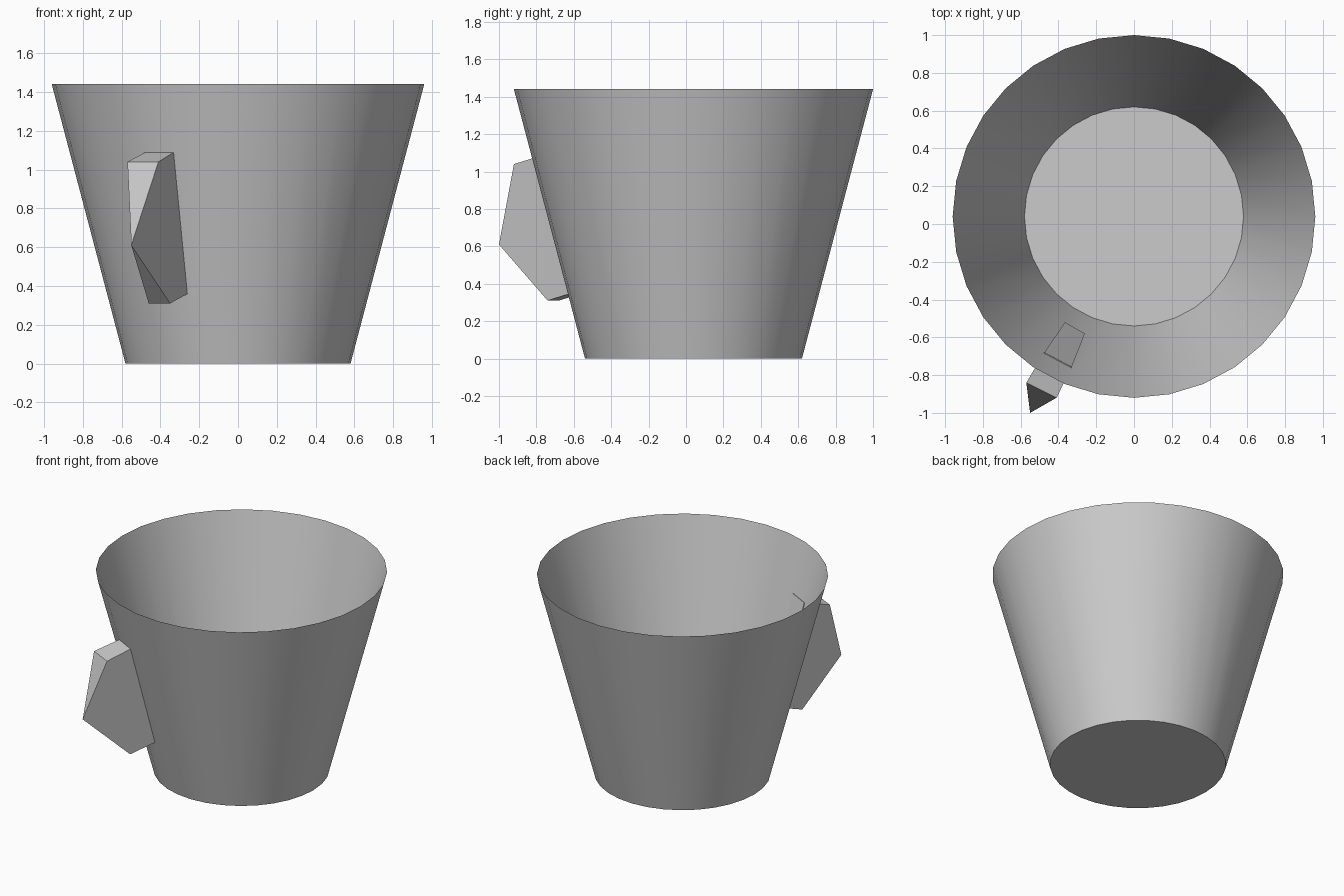
import bpy
import bmesh
from mathutils import Matrix

cube = bpy.data.objects.get("Cube")
if cube:
    bpy.data.objects.remove(cube, do_unlink=True)

# Single plain grey finish
GREY = (0.6, 0.6, 0.6, 1.0)
grey = bpy.data.materials.new("plain grey")
grey.use_nodes = True
grey.diffuse_color = GREY
grey.node_tree.nodes["Principled BSDF"].inputs["Base Color"].default_value = GREY

HEIGHT, TOP_R, BASE_R, CENTRE_Y = 1.44, 0.96, 0.58, 0.04


def add_object(name, bm):
    mesh = bpy.data.meshes.new(name)
    bm.to_mesh(mesh)
    bm.free()
    mesh.materials.append(grey)
    obj = bpy.data.objects.new(name, mesh)
    bpy.context.collection.objects.link(obj)
    return obj


# Tapered thin-walled cup, open at the top
bm = bmesh.new()
bmesh.ops.create_cone(bm, cap_ends=True, segments=32, radius1=BASE_R,
                      radius2=TOP_R, depth=HEIGHT,
                      matrix=Matrix.Translation((0, CENTRE_Y, HEIGHT / 2)))
lid = [f for f in bm.faces if f.normal.z > 0.9]
bmesh.ops.delete(bm, geom=lid, context='FACES')
cup = add_object("cup_body", bm)
bpy.ops.object.select_all(action='DESELECT')
cup.select_set(True)
bpy.context.view_layer.objects.active = cup
bpy.ops.object.shade_smooth_by_angle(angle=0.6)

# Solid faceted handle: left and right corners of each edge, plus one outer tip
bm = bmesh.new()
corner = bm.verts.new
top_in = [corner((-0.475, -0.68, 1.09)), corner((-0.33, -0.757, 1.09))]
top_out = [corner((-0.57, -0.84, 1.04)), corner((-0.41, -0.92, 1.04))]
tip = corner((-0.55, -1.0, 0.61))
low_out = [corner((-0.46, -0.68, 0.31)), corner((-0.35, -0.74, 0.31))]
low_in = [corner((-0.365, -0.52, 0.36)), corner((-0.26, -0.58, 0.36))]

for upper, lower in ((top_in, top_out), (low_out, low_in), (low_in, top_in)):
    bm.faces.new((upper[0], lower[0], lower[1], upper[1]))
bm.faces.new((top_out[0], tip, top_out[1]))
bm.faces.new((tip, low_out[0], low_out[1]))
for side in (0, 1):
    bm.faces.new((top_in[side], top_out[side], tip, low_out[side], low_in[side]))
bmesh.ops.recalc_face_normals(bm, faces=bm.faces[:])
add_object("handle", bm)
